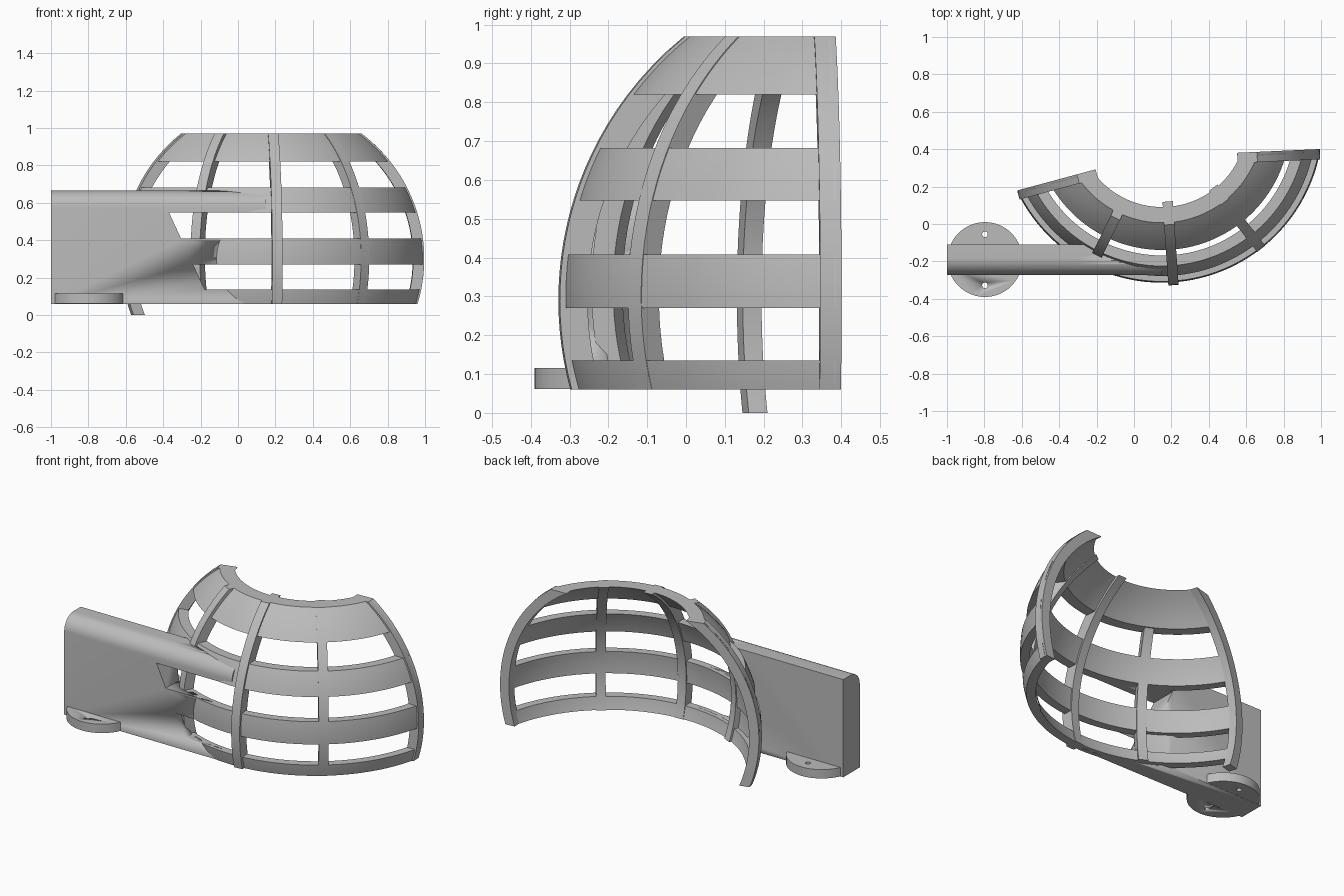
import bpy, bmesh
from math import sin, cos, pi, sqrt, radians
from mathutils import Vector

cube = bpy.data.objects.get("Cube")
if cube:
    bpy.data.objects.remove(cube, do_unlink=True)

grey = bpy.data.materials.new("light_grey")
grey.use_nodes = True
grey.diffuse_color = (0.5, 0.5, 0.5, 1)
grey.node_tree.nodes["Principled BSDF"].inputs["Base Color"].default_value = (0.5, 0.5, 0.5, 1)

CENTRE = Vector((0.15, 0.546, 0.30))   # centre of the spherical cage
OUTER, INNER = 0.86, 0.81
BOTTOM, TOP = 0.06, 0.97

# Vertical planes that end the cage: point and direction along each plane
RIGHT_DIR = Vector((1, 0.045, 0)).normalized()
LEFT_DIR = Vector((-0.966, -0.26, 0)).normalized()
RIGHT_MID = Vector((0.99, 0.373, 0))
LEFT_MID = Vector((-0.21, 0.265, 0))


def finish(name, bm, angle=30):
    bmesh.ops.recalc_face_normals(bm, faces=bm.faces[:])
    mesh = bpy.data.meshes.new(name)
    bm.to_mesh(mesh)
    bm.free()
    mesh.materials.append(grey)
    obj = bpy.data.objects.new(name, mesh)
    bpy.context.collection.objects.link(obj)
    bpy.ops.object.select_all(action='DESELECT')
    obj.select_set(True)
    bpy.context.view_layer.objects.active = obj
    bpy.ops.object.shade_smooth_by_angle(angle=radians(angle))
    return obj


def cut(obj, cutter):
    mod = obj.modifiers.new("cut", 'BOOLEAN')
    mod.operation = 'DIFFERENCE'
    mod.solver = 'EXACT'
    mod.object = cutter
    cutter.hide_render = True
    bpy.context.view_layer.objects.active = obj
    bpy.ops.object.modifier_apply(modifier=mod.name)
    bpy.data.objects.remove(cutter, do_unlink=True)


def arc_section(r_out, r_in, z0, z1, zc, steps):
    """Closed (radius, z) outline of a slice of a spherical shell."""
    zs = [z0 + (z1 - z0) * i / steps for i in range(steps + 1)]
    radius = lambda r, z: sqrt(r * r - (z - zc) ** 2)
    return [(radius(r_out, z), z) for z in zs] + [(radius(r_in, z), z) for z in reversed(zs)]


def prism(points, offset):
    """Closed solid from one outline extruded by an offset vector."""
    bm = bmesh.new()
    face = bm.faces.new([bm.verts.new(p) for p in points])
    grown = bmesh.ops.extrude_face_region(bm, geom=[face], use_keep_orig=True)["geom"]
    bmesh.ops.translate(bm, vec=offset, verts=[g for g in grown if isinstance(g, bmesh.types.BMVert)])
    return bm


def cylinder(name, centre, radius, height, axis='Z', segments=64):
    bm = bmesh.new()
    bmesh.ops.create_cone(bm, cap_ends=True, segments=segments, radius1=radius,
                          radius2=radius, depth=height)
    for v in bm.verts:
        if axis == 'Y':
            v.co = Vector((v.co.x, v.co.z, v.co.y))
        v.co += Vector(centre)
    return finish(name, bm)


# Horizontal bands: full rings trimmed by the two end planes
def band(name, z0, z1, segments=128):
    bm = bmesh.new()
    section = arc_section(OUTER, INNER, z0, z1, CENTRE.z, 6)
    rings = []
    for i in range(segments):
        a = 2 * pi * i / segments
        rings.append([bm.verts.new((CENTRE.x + r * cos(a), CENTRE.y + r * sin(a), z))
                      for r, z in section])
    n = len(section)
    for i in range(segments):
        a, b = rings[i], rings[(i + 1) % segments]
        for j in range(n):
            bm.faces.new((a[j], b[j], b[(j + 1) % n], a[(j + 1) % n]))
    for mid, along in ((RIGHT_MID, RIGHT_DIR), (LEFT_MID, -LEFT_DIR)):
        normal = Vector((-along.y, along.x, 0))
        bmesh.ops.bisect_plane(bm, geom=bm.verts[:] + bm.edges[:] + bm.faces[:], dist=1e-6,
                               plane_co=mid + normal * 0.015, plane_no=normal, clear_outer=True)
        bmesh.ops.holes_fill(bm, edges=[e for e in bm.edges if e.is_boundary], sides=0)
    finish(name, bm)


for label, z0, z1 in (("bottom_band", BOTTOM, 0.135), ("lower_band", 0.27, 0.408),
                      ("upper_band", 0.547, 0.682), ("top_band", 0.82, TOP)):
    band(label, z0, z1)


# Upright ribs: curved strips lying in a vertical plane
def rib(name, origin, along, width, r_out, r_in, z0=BOTTOM, zc=CENTRE.z):
    side = Vector((-along.y, along.x, 0)) * width
    base = Vector((origin.x, origin.y, 0)) - side / 2
    outline = [base + along * r + Vector((0, 0, z))
               for r, z in arc_section(r_out, r_in, z0, TOP, zc, 24)]
    finish(name, prism(outline, side))


for label, degrees, r_out, zc in (("left_rib", -52, 0.861, 0.302),
                                  ("middle_rib", -86, 0.875, 0.29),
                                  ("right_rib", -116, 0.865, 0.32)):
    a = radians(degrees)
    rib(label, CENTRE, Vector((cos(a), sin(a), 0)), 0.055, r_out, 0.803, zc=zc)

for label, mid, along, width, low in (("left_end_rib", RIGHT_MID, RIGHT_DIR, 0.055, BOTTOM),
                                      ("right_end_rib", LEFT_MID, LEFT_DIR, 0.05, 0.0)):
    gap = CENTRE - mid
    gap.z = 0
    foot = mid + along * gap.dot(along)
    d2 = gap.length_squared - gap.dot(along) ** 2
    rib(label, foot, along, width, sqrt(0.862 ** 2 - d2), sqrt(0.805 ** 2 - d2), z0=low)

# Mounting arm: plate with a rounded front top edge
FRONT, BACK, ARM_TOP, FILLET = -0.272, -0.11, 0.665, 0.09
side_outline = [(BACK, BOTTOM), (BACK, ARM_TOP)]
for i in range(13):
    a = pi / 2 * (1 + i / 12)
    side_outline.append((FRONT + FILLET + FILLET * cos(a), ARM_TOP - FILLET + FILLET * sin(a)))
side_outline.append((FRONT, BOTTOM))
arm = finish("mounting_arm", prism([Vector((-1, y, z)) for y, z in side_outline],
                                   Vector((1.15, 0, 0))))

# Openings in the arm between the bands, with one shared slanted edge
for z0, z1 in ((0.135, 0.27), (0.408, 0.547)):
    slant = lambda z: -0.18 - 0.463 * (z - 0.14)
    corners = [(slant(z0), z0), (0.4, z0), (0.4, z1), (slant(z1), z1)]
    cut(arm, finish("opening_cutter", prism([Vector((x, -0.5, z)) for x, z in corners],
                                            Vector((0, 0.6, 0)))))

# Hollow the arm where the cage interior is, and groove its top
ball = bmesh.new()
bmesh.ops.create_uvsphere(ball, u_segments=128, v_segments=64, radius=0.835)
bmesh.ops.translate(ball, vec=CENTRE, verts=ball.verts[:])
cut(arm, finish("ball_cutter", ball))
cut(arm, cylinder("groove_cutter", (-0.34, -0.19, 0.688), 0.045, 0.4, 'Y', 32))

# Round foot with two screw holes
foot_disc = cylinder("foot_disc", (-0.797, -0.19, 0.0885), 0.2, 0.055)
for y in (-0.055, -0.328):
    cut(foot_disc, cylinder("hole_cutter", (-0.797, y, 0.09), 0.015, 0.2, segments=24))
